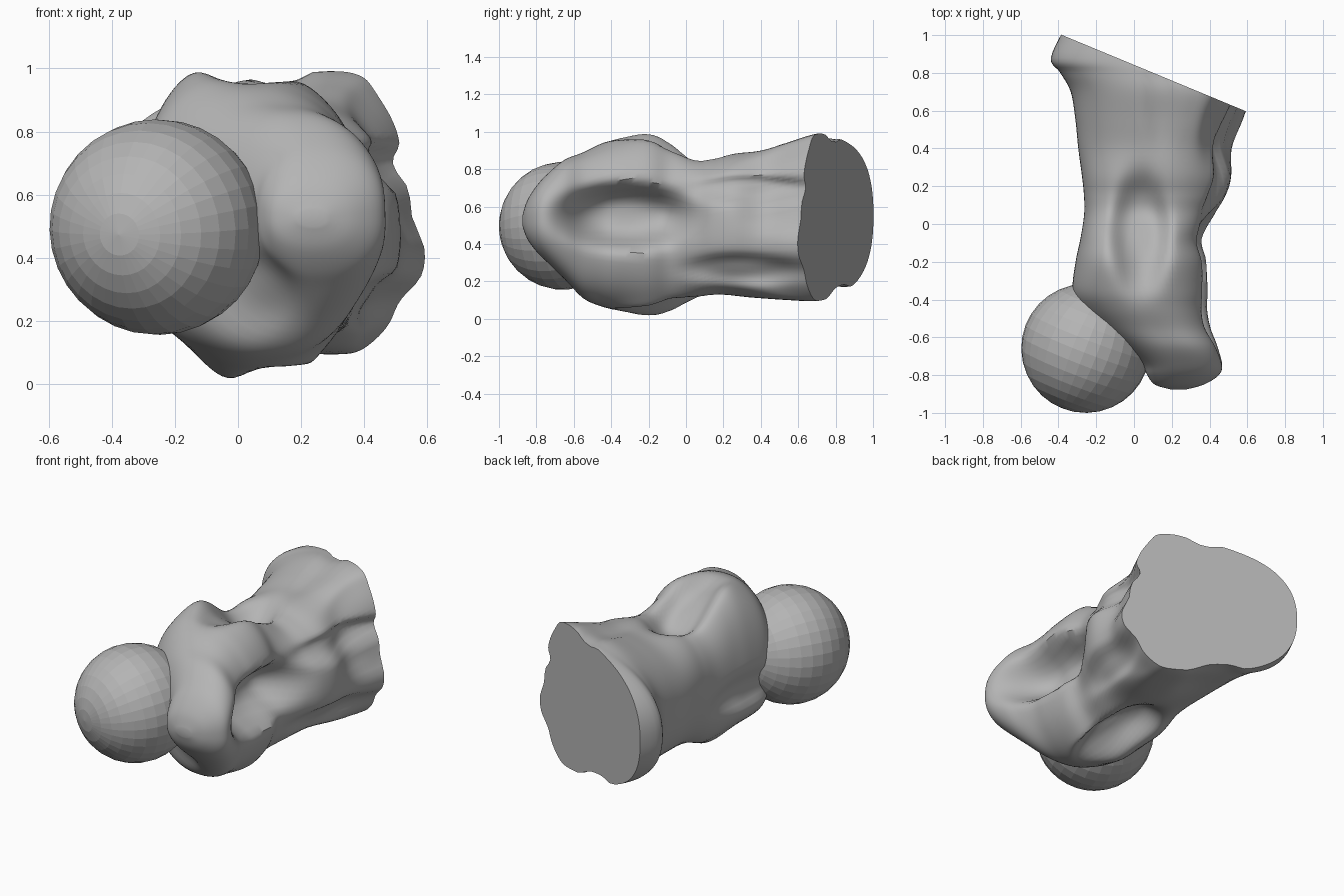
import bpy, bmesh, math
from mathutils import Vector

if "Cube" in bpy.data.objects:
    bpy.data.objects.remove(bpy.data.objects["Cube"])

# Bone cross-sections along y: y, left x, right x, bottom z, top z, crest x
STATIONS = [
    (-.875, .19, .28, .50, .55, .24), (-.85, .11, .37, .43, .63, .24),
    (-.80, .07, .45, .36, .71, .24), (-.74, .04, .475, .30, .775, .23),
    (-.65, -.06, .46, .21, .85, .19), (-.55, -.19, .42, .11, .89, .12),
    (-.45, -.28, .405, .065, .94, .05), (-.35, -.325, .41, .035, .98, 0),
    (-.20, -.31, .40, .0, 1.015, -.04), (-.08, -.285, .37, .015, .975, -.04),
    (.05, -.265, .43, .07, .885, 0), (.15, -.265, .485, .11, .87, .05),
    (.25, -.275, .515, .12, .885, .1), (.40, -.295, .52, .11, .90, .2),
    (.55, -.31, .58, .10, .945, .26), (.70, -.335, .63, .095, .99, .30),
    (.80, -.39, .63, .12, .98, .25), (.88, -.44, .63, .14, .96, .18),
    (1.05, -.36, .63, .17, .94, .15)]

# Hollows and ridges: centre, reach in x y z, push
HOLLOWS = [
    ((.42, -.32, .55), (.30, .32, .15), (-.23, 0, 0)),     # large notch on the right
    ((.03, -.04, .95), (.14, .29, .30), (.01, 0, -.13)),   # upper pit
    ((.05, -.04, .05), (.14, .27, .30), (.01, 0, .13)),    # lower pit
    ((.50, .38, .69), (.25, .38, .07), (-.06, 0, .01)),    # upper shaft groove
    ((.50, .28, .26), (.25, .32, .08), (-.05, 0, .01)),    # lower shaft groove
    ((.52, .62, .60), (.25, .30, .14), (-.06, 0, 0)),
    ((.55, .62, .84), (.22, .35, .16), (-.07, 0, -.01)),   # chamfered shaft corners
    ((.58, .65, .17), (.22, .35, .14), (-.06, 0, 0)),
    ((-.10, -.22, 0), (.30, .26, .22), (.09, 0, 0)),       # lower lobe leans right
    ((-.33, -.20, .40), (.25, .28, .10), (.05, 0, 0)),     # groove between the lobes
    ((.05, -.62, .30), (.15, .20, .14), (.02, .03, .02)),
    ((.14, .75, .95), (.08, .35, .15), (0, 0, -.03)),      # notches in the cut end
    ((.05, .80, .12), (.12, .30, .15), (0, 0, .04)),
]


def catmull(a, b, c, d, t):
    return .5 * (2 * b + (c - a) * t + (2 * a - 5 * b + 4 * c - d) * t * t
                 + (3 * b - a - 3 * c + d) * t ** 3)


def sections(steps):
    n = len(STATIONS)
    for i in range(n - 1):
        quad = [STATIONS[min(max(i + k, 0), n - 1)] for k in (-1, 0, 1, 2)]
        for s in range(steps):
            yield [catmull(*v, s / steps) for v in zip(*quad)]
    yield STATIONS[-1]


def power(v, p):
    return math.copysign(abs(v) ** p, v)


def sculpt(p):
    out = p.copy()
    for centre, reach, push in HOLLOWS:
        d = sum(((p[k] - centre[k]) / reach[k]) ** 2 for k in range(3))
        out += Vector(push) * math.exp(-d * d)
    return out


grey = bpy.data.materials.new("mid_grey")
grey.diffuse_color = (.46, .46, .46, 1)
grey.use_nodes = True
grey.node_tree.nodes["Principled BSDF"].inputs["Base Color"].default_value = grey.diffuse_color


def make_object(name, bm):
    mesh = bpy.data.meshes.new(name)
    bm.to_mesh(mesh)
    bm.free()
    mesh.materials.append(grey)
    ob = bpy.data.objects.new(name, mesh)
    bpy.context.collection.objects.link(ob)
    return ob


# Bone: lofted sections with sculpted hollows
SIDES = 96
bm = bmesh.new()
rings = []
for y, xl, xr, zb, zt, cx in sections(5):
    cz = (zb + zt) / 2
    right_p = .86 - .12 * min(max(y, 0) / .6, 1)   # the shaft is boxier on its right
    ring = []
    for i in range(SIDES):
        a = math.tau * i / SIDES
        c, s = math.cos(a), math.sin(a)
        p = right_p if c > 0 else .88
        x = cx + power(c, p) * (xr - cx if c > 0 else cx - xl)
        z = cz + power(s, p) * (zt - zb) / 2
        ring.append(bm.verts.new(sculpt(Vector((x, y, z)))))
    rings.append(ring)
for a, b in zip(rings, rings[1:]):
    for i in range(SIDES):
        j = (i + 1) % SIDES
        bm.faces.new((a[i], a[j], b[j], b[i]))
bm.faces.new(rings[0][::-1])

# Slanted saw cut across the back end
geom = bm.verts[:] + bm.edges[:] + bm.faces[:]
bmesh.ops.bisect_plane(bm, geom=geom, plane_co=(-.38, 1, 0),
                       plane_no=(.4, .965, 0), clear_outer=True)
bmesh.ops.holes_fill(bm, edges=[e for e in bm.edges if e.is_boundary], sides=0)
bmesh.ops.recalc_face_normals(bm, faces=bm.faces[:])
bone = make_object("bone", bm)
bpy.context.view_layer.objects.active = bone
bone.select_set(True)
bpy.ops.object.shade_smooth_by_angle(angle=math.radians(40))

# Faceted ball on the front left
bm = bmesh.new()
bmesh.ops.create_uvsphere(bm, u_segments=32, v_segments=16, radius=.342)
ball = make_object("ball", bm)
ball.location = (-.255, -.658, .497)
ball.rotation_euler = Vector((-.36, -.93, -.07)).to_track_quat('Z', 'Y').to_euler()
